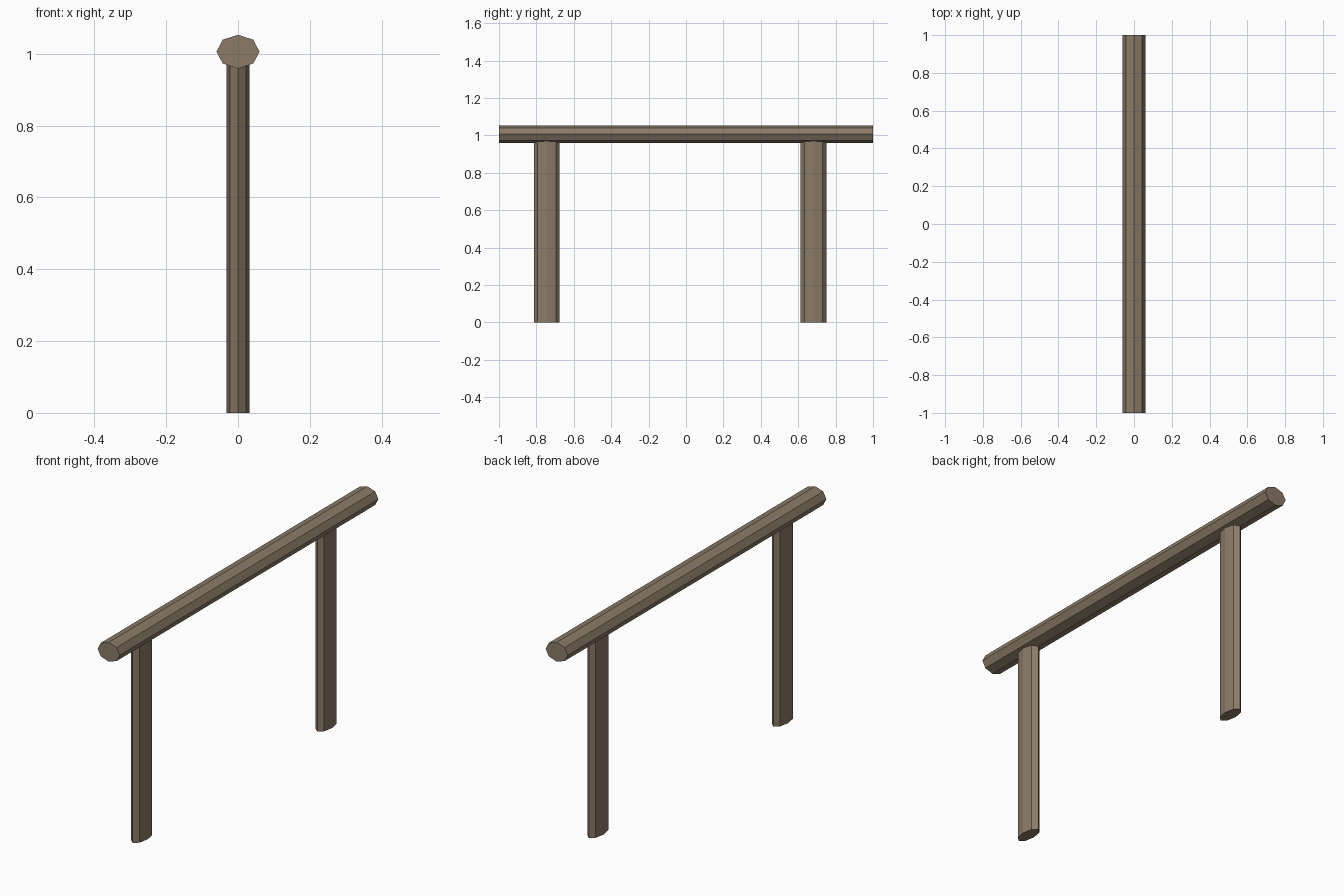
import bpy
import math

if "Cube" in bpy.data.objects:
    bpy.data.objects.remove(bpy.data.objects["Cube"])

wood = bpy.data.materials.new("weathered wood")
wood.diffuse_color = (0.26, 0.197, 0.138, 1.0)
wood.use_nodes = True
wood.node_tree.nodes["Principled BSDF"].inputs["Base Color"].default_value = wood.diffuse_color


def octagon_bar(name, rx, ry, length, location, along_y=False):
    """Flat-shaded eight-sided bar with an oval section, corners on the axes."""
    bpy.ops.mesh.primitive_cylinder_add(vertices=8, radius=1, depth=1)
    bar = bpy.context.object
    bar.name = name
    bar.scale = (rx, ry, length)
    bar.location = location
    if along_y:
        bar.rotation_euler = (math.radians(90), 0, 0)
    bpy.ops.object.transform_apply(location=False, rotation=True, scale=True)
    bar.data.materials.append(wood)
    return bar


# top rail
octagon_bar("top_rail", 0.06, 0.047, 2.0, (0, 0, 1.006), along_y=True)

# two posts, their tops buried in the rail
POST_TOP = 1.0
for name, y in (("front_post", -0.745), ("back_post", 0.682)):
    octagon_bar(name, 0.032, 0.069, POST_TOP, (0, y, POST_TOP / 2))
